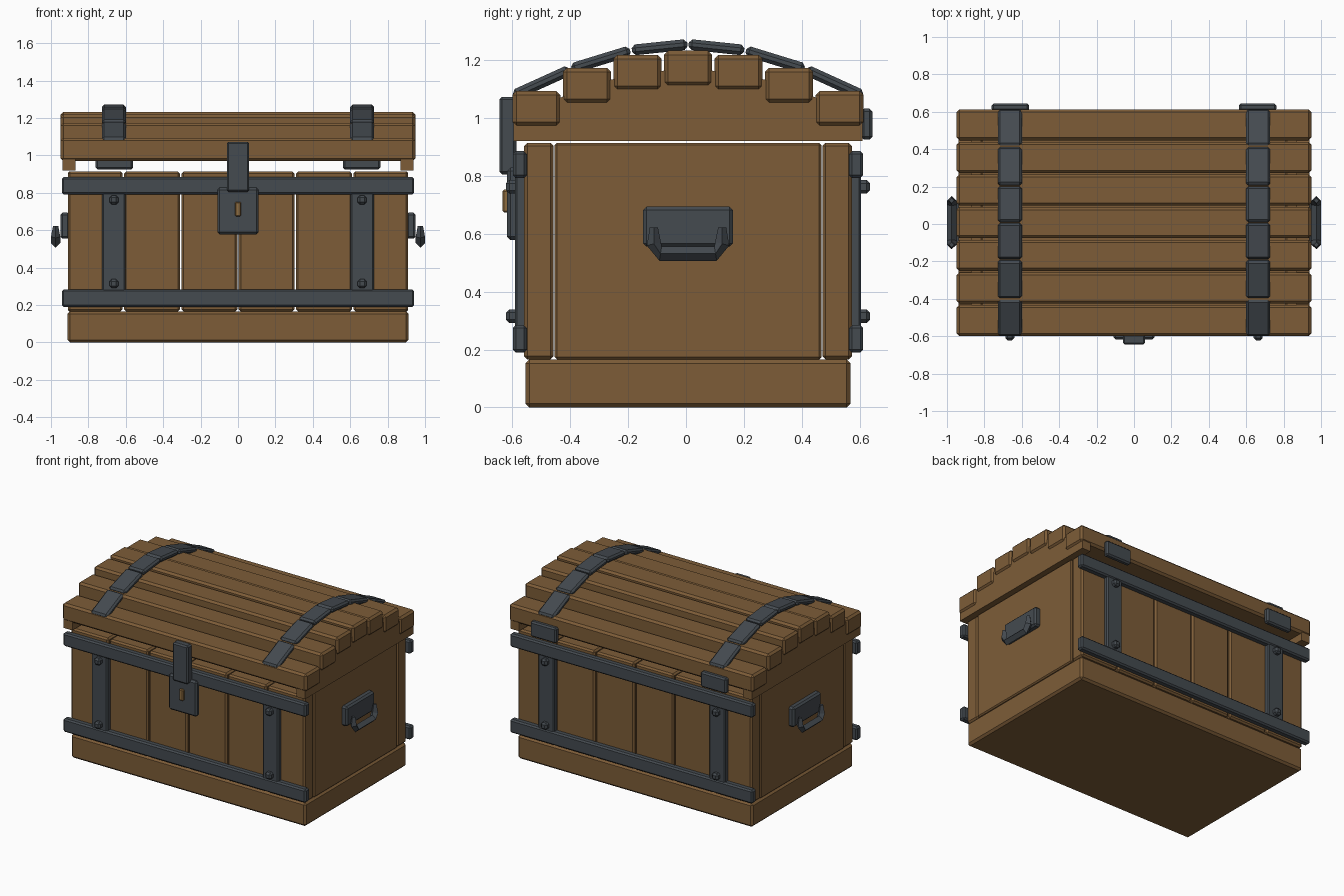
import bpy, bmesh, math
from mathutils import Matrix, Vector

if "Cube" in bpy.data.objects:
    bpy.data.objects.remove(bpy.data.objects["Cube"])


def material(name, rgb):
    m = bpy.data.materials.new(name)
    m.diffuse_color = (*rgb, 1)
    m.use_nodes = True
    m.node_tree.nodes["Principled BSDF"].inputs["Base Color"].default_value = m.diffuse_color
    return m


WOOD = material("brown wood", (0.205, 0.108, 0.039))
IRON = material("dark iron", (0.058, 0.069, 0.08))
BRASS = material("dull brass", (0.27, 0.15, 0.05))
C = 0.007  # depth centre of the chest


def finish(bm, name, mat, bevel):
    if bevel:
        bmesh.ops.bevel(bm, geom=bm.edges[:], offset=bevel, segments=1,
                        affect='EDGES', clamp_overlap=True)
    bmesh.ops.recalc_face_normals(bm, faces=bm.faces[:])
    me = bpy.data.meshes.new(name)
    bm.to_mesh(me)
    bm.free()
    me.materials.append(mat)
    ob = bpy.data.objects.new(name, me)
    bpy.context.collection.objects.link(ob)
    return ob


def box(name, x, y, z, mat, bevel=0.012, tilt=0.0):
    """Bevelled box from (min, max) ranges, optionally tilted about x."""
    size = [r[1] - r[0] for r in (x, y, z)]
    mid = Vector([(r[0] + r[1]) / 2 for r in (x, y, z)])
    bm = bmesh.new()
    bmesh.ops.create_cube(bm, size=1)
    bmesh.ops.scale(bm, vec=size, verts=bm.verts)
    ob = finish(bm, name, mat, bevel)
    ob.data.transform(Matrix.Translation(mid) @ Matrix.Rotation(tilt, 4, 'X'))
    return ob


def span(mid, half):
    return (mid - half, mid + half)


def side_range(s, a, b):
    """Range a..b on the side s = +1 or -1."""
    return (min(s * a, s * b), max(s * a, s * b))


def depth_range(s, a, b):
    lo, hi = side_range(s, a, b)
    return (lo + C, hi + C)


# Plinth
box("base", (-0.912, 0.912), (-0.555, 0.569), (0, 0.166), WOOD, 0.014)

# Wall boards, front and back
edges = [-0.912, -0.613, -0.306, 0, 0.306, 0.613, 0.912]
for s, label in ((-1, "front"), (1, "back")):
    for a, b in zip(edges, edges[1:]):
        box(label + "_board", (a + 0.004, b - 0.004), depth_range(s, 0.464, 0.566),
            (0.166, 0.914), WOOD, 0.011)

# End walls
for s in (-1, 1):
    box("end_wall", side_range(s, 0.81, 0.91), span(C, 0.461), (0.166, 0.914), WOOD, 0.008)

# Lid slats stepped along the arch
tops = [1.093, 1.173, 1.218, 1.232, 1.218, 1.173, 1.093]
for i, t in enumerate(tops):
    box("lid_slat", (-0.948, 0.948), span(C + (i - 3) * 0.1745, 0.083),
        (t - 0.122, t), WOOD, 0.014)

# Arched lid ends
half = [(0.602, 0.92), (0.602, 1.02), (0.52, 1.035), (0.35, 1.11), (0.175, 1.155)]
arch = half + [(0, 1.17)] + [(-y, z) for y, z in reversed(half)]
for s in (-1, 1):
    bm = bmesh.new()
    f = bm.faces.new([bm.verts.new((s * 0.87, y + C, z)) for y, z in arch])
    ext = bmesh.ops.extrude_face_region(bm, geom=[f])
    bmesh.ops.translate(bm, vec=(s * 0.067, 0, 0),
                        verts=[v for v in ext['geom'] if isinstance(v, bmesh.types.BMVert)])
    finish(bm, "lid_end", WOOD, 0)

# Iron straps over the lid, three tilted plates per half
line = [((0.602, 1.078), (0.408, 1.166)), ((0.402, 1.17), (0.2, 1.232)),
        ((0.194, 1.234), (0.002, 1.254))]
for sx in (-1, 1):
    for s in (-1, 1):
        for (y0, z0), (y1, z1) in line:
            length = math.hypot(y1 - y0, z1 - z0)
            box("lid_strap", span(sx * 0.664, 0.064),
                span(C + s * (y0 + y1) / 2, length / 2),
                span((z0 + z1) / 2, 0.0185), IRON, 0.012,
                -s * math.atan2(z1 - z0, y0 - y1))

# Body ironwork, front and back
for s, label in ((-1, "front"), (1, "back")):
    for z in ((0.19, 0.284), (0.792, 0.885)):
        box(label + "_band", (-0.942, 0.942), depth_range(s, 0.556, 0.605), z, IRON, 0.01)
    for sx in (-1, 1):
        box(label + "_upright", span(sx * 0.664, 0.062), depth_range(s, 0.55, 0.598),
            (0.2, 0.875), IRON, 0.008)
        for z in (0.315, 0.762):
            box(label + "_rivet", span(sx * 0.664, 0.024), depth_range(s, 0.585, 0.629),
                span(z, 0.024), IRON, 0.012)

# Hinges
for sx in (-1, 1):
    box("hinge", span(sx * 0.661, 0.1), (0.605, 0.644), (0.925, 1.032), IRON, 0.01)

# Lock
box("lock_plate", (-0.11, 0.11), (-0.618, -0.575), (0.578, 0.828), IRON, 0.012)
box("hasp", (-0.06, 0.06), (-0.645, -0.585), (0.804, 1.073), IRON, 0.01)
box("keyhole", (-0.016, 0.016), (-0.634, -0.61), (0.673, 0.752), BRASS, 0.006)

# Carrying handles: backing plate and a four-sided swept bail
path = [(-0.118, 0.622), (-0.118, 0.565), (-0.095, 0.531),
        (0.095, 0.531), (0.118, 0.565), (0.118, 0.622)]
for s in (-1, 1):
    box("handle_plate", side_range(s, 0.9, 0.95), span(C, 0.155), (0.555, 0.694), IRON, 0.012)
    bm = bmesh.new()
    rings = []
    for i, (y, z) in enumerate(path):
        a, b = path[max(i - 1, 0)], path[min(i + 1, len(path) - 1)]
        t = Vector((0, b[0] - a[0], b[1] - a[1])).normalized()
        n = Vector((0, -t.z, t.y))
        p = Vector((s * 0.975, y + C, z))
        r = 0.014 if i in (0, len(path) - 1) else 0.025
        rings.append([bm.verts.new(p + d * r) for d in
                      (n, Vector((1, 0, 0)), -n, Vector((-1, 0, 0)))])
    for q, w in zip(rings, rings[1:]):
        for k in range(4):
            bm.faces.new((q[k], q[(k + 1) % 4], w[(k + 1) % 4], w[k]))
    bm.faces.new(rings[0])
    bm.faces.new(rings[-1])
    finish(bm, "handle", IRON, 0)
